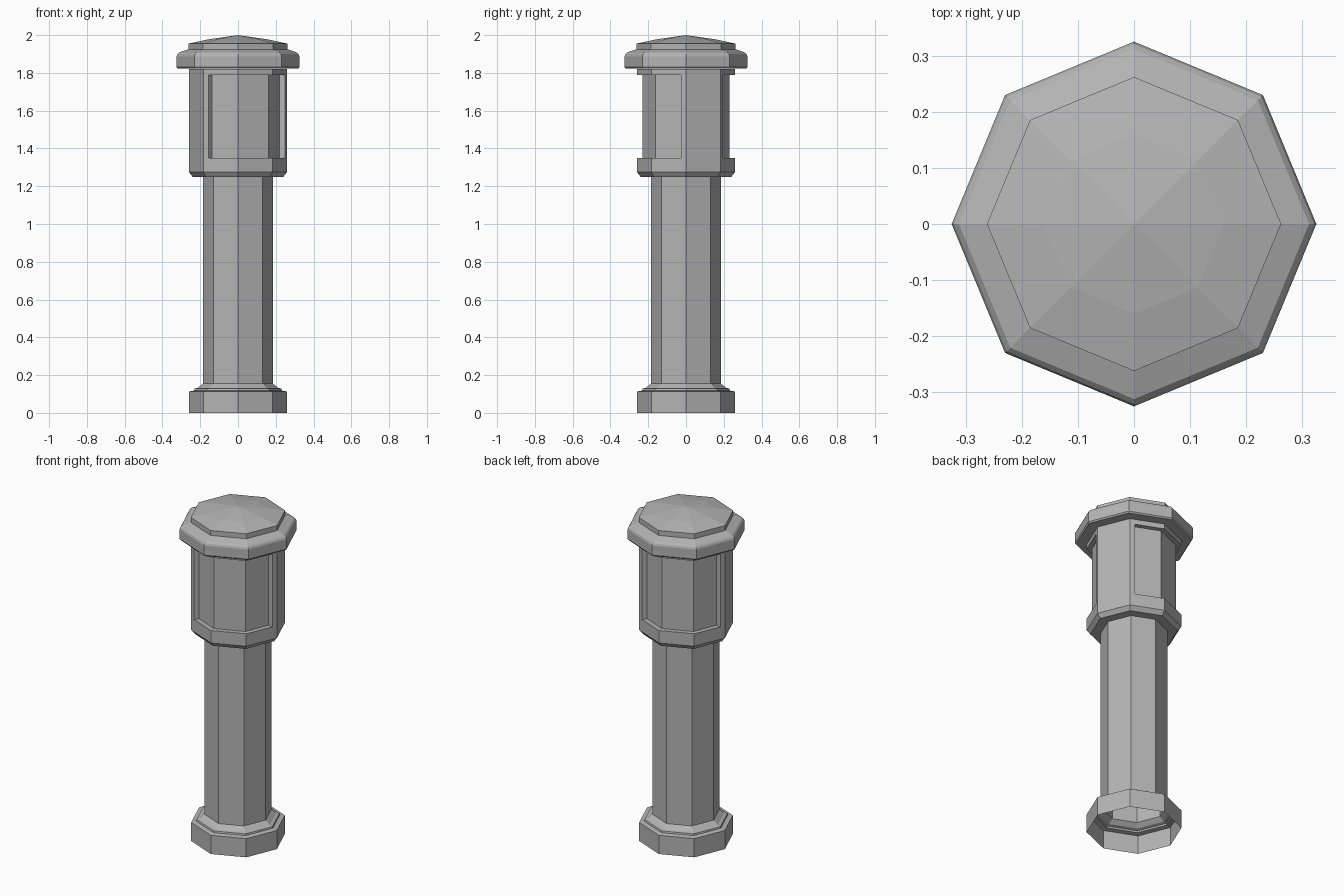
import bpy, bmesh
from math import cos, sin, atan2, degrees, pi

if "Cube" in bpy.data.objects:
    bpy.data.objects.remove(bpy.data.objects["Cube"])

SIDES = 8

# Dark grey paint
grey = bpy.data.materials.new("dark_grey")
grey.diffuse_color = (0.46, 0.46, 0.46, 1)
grey.use_nodes = True
grey.node_tree.nodes["Principled BSDF"].inputs["Base Color"].default_value = grey.diffuse_color


def lathe(bm, profile):
    """Revolve (radius, z) points into an open octagonal shell; radius 0 makes an apex."""
    rings = []
    for r, z in profile:
        if r == 0:
            rings.append([bm.verts.new((0, 0, z))] * SIDES)
        else:
            rings.append([bm.verts.new((r * cos(2 * pi * i / SIDES), r * sin(2 * pi * i / SIDES), z))
                          for i in range(SIDES)])
    for low, high in zip(rings, rings[1:]):
        for i in range(SIDES):
            j = (i + 1) % SIDES
            quad = [low[i], low[j], high[j], high[i]]
            bm.faces.new(list(dict.fromkeys(quad)))
    bm.normal_update()


def finish(bm, name):
    mesh = bpy.data.meshes.new(name)
    bm.to_mesh(mesh)
    bm.free()
    mesh.materials.append(grey)
    obj = bpy.data.objects.new(name, mesh)
    bpy.context.collection.objects.link(obj)
    return obj


def part(name, profile):
    bm = bmesh.new()
    lathe(bm, profile)
    return finish(bm, name)


# Stepped foot (open underneath) and plain shaft
part("base", [(0.26, 0), (0.26, 0.113), (0.232, 0.118), (0.23, 0.128), (0.212, 0.133),
              (0.185, 0.155)])
part("shaft", [(0.185, 0.155), (0.185, 1.25)])

# Head with two recessed panels, each wrapping three sides
bm = bmesh.new()
lathe(bm, [(0.185, 1.25), (0.24, 1.25), (0.26, 1.275), (0.26, 1.32), (0.26, 1.82)])


def side_angle(face):
    c = face.calc_center_median()
    return degrees(atan2(c.y, c.x)) % 360


tall = [f for f in bm.faces if f.calc_center_median().z > 1.5]
for start in (45, 225):
    panel = [f for f in tall if start < side_angle(f) < start + 135]
    bmesh.ops.inset_region(bm, faces=panel, thickness=0.03, use_boundary=True, use_even_offset=True)
    bmesh.ops.inset_region(bm, faces=panel, thickness=0.0002, use_boundary=True, use_even_offset=True)
    for v in {v for f in panel for v in f.verts}:
        v.co.x *= 0.23 / 0.26
        v.co.y *= 0.23 / 0.26
finish(bm, "lamp_head")

# Overhanging cap with shallow faceted roof
part("cap", [(0.25, 1.822), (0.318, 1.822), (0.325, 1.83), (0.325, 1.888), (0.321, 1.899),
             (0.312, 1.908), (0.262, 1.925)])
part("roof", [(0.262, 1.925), (0.262, 1.955), (0.16, 1.977), (0, 2.0)])
